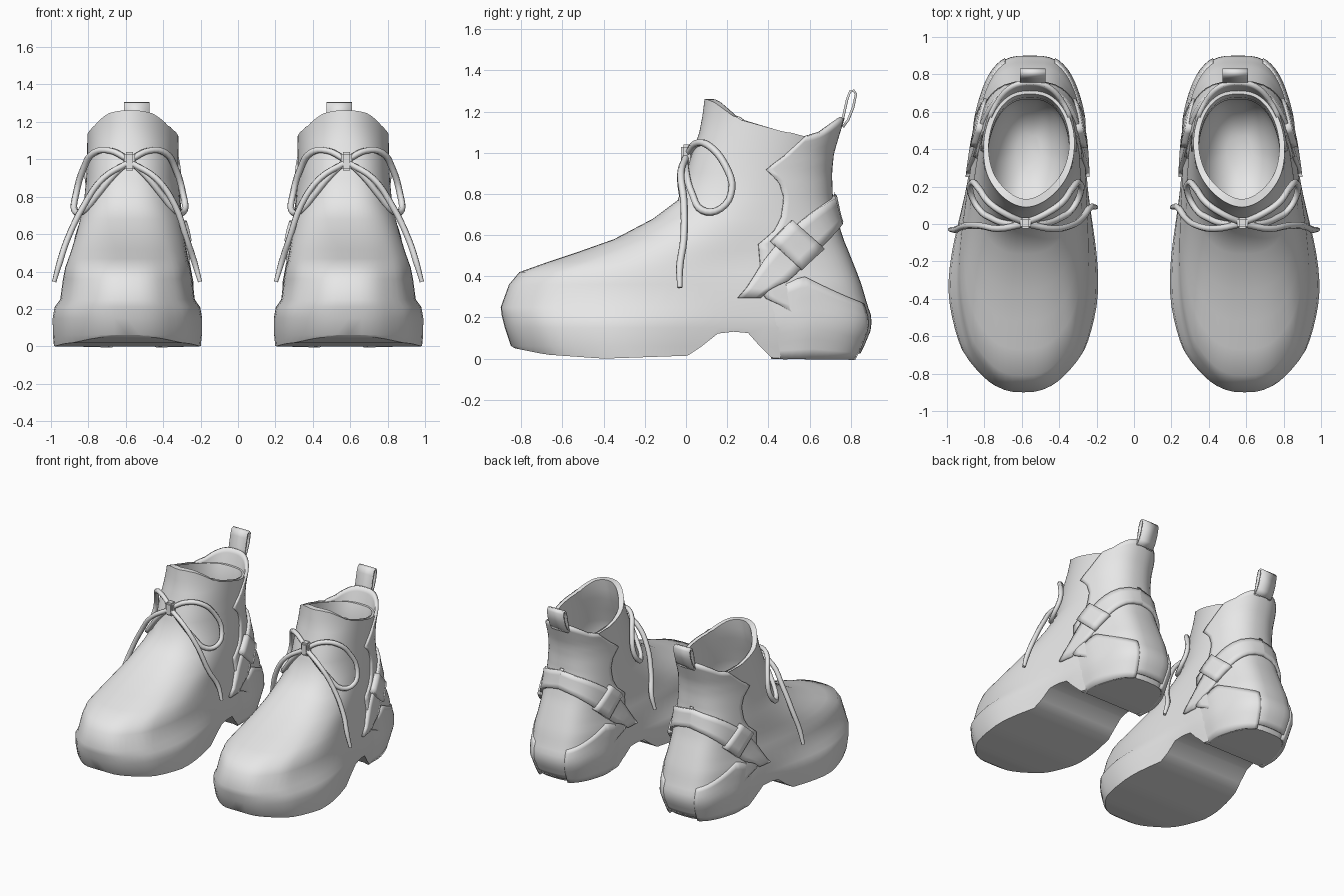
import bpy, bmesh, math
from mathutils import Vector

if "Cube" in bpy.data.objects:
    bpy.data.objects.remove(bpy.data.objects["Cube"])

grey = bpy.data.materials.new("light_grey")
grey.diffuse_color = (0.8, 0.8, 0.8, 1)
grey.use_nodes = True
grey.node_tree.nodes["Principled BSDF"].inputs["Base Color"].default_value = grey.diffuse_color

# Boot shape by height: z, front y, back y, ball half width, heel half width
LEVELS = [
    (0.00, -0.80, 0.82, 0.422, 0.295), (0.06, -0.85, 0.85, 0.428, 0.305),
    (0.15, -0.88, 0.888, 0.428, 0.322), (0.21, -0.895, 0.885, 0.415, 0.324),
    (0.25, -0.90, 0.87, 0.38, 0.322), (0.36, -0.86, 0.838, 0.363, 0.32),
    (0.42, -0.81, 0.815, 0.352, 0.305), (0.47, -0.67, 0.795, 0.335, 0.295),
    (0.52, -0.52, 0.775, 0.32, 0.285), (0.58, -0.35, 0.75, 0.305, 0.28),
    (0.68, -0.16, 0.72, 0.28, 0.265), (0.77, -0.04, 0.70, 0.26, 0.255),
    (0.90, 0.00, 0.695, 0.245, 0.247), (1.00, 0.03, 0.705, 0.24, 0.245),
    (1.10, 0.065, 0.735, 0.24, 0.245), (1.18, 0.08, 0.76, 0.24, 0.247),
    (1.26, 0.09, 0.785, 0.24, 0.247)]
RIM = [(0.10, 1.26), (0.14, 1.245), (0.27, 1.16), (0.58, 1.08), (0.74, 1.06)]
FLAP = [(0.10, 1.26), (0.27, 1.16), (0.58, 1.08), (0.65, 1.10), (0.76, 1.175)]
TREAD = [(-0.9, 0.09), (-0.83, 0.05), (-0.68, 0.02), (-0.4, 0.0), (0.03, 0.015),
         (0.17, 0.135), (0.29, 0.125), (0.42, 0.0)]


def interp(table, v):
    """Piecewise linear lookup; returns one value or a list of values."""
    v = min(max(v, table[0][0]), table[-1][0])
    for a, b in zip(table, table[1:]):
        if v <= b[0]:
            f = (v - a[0]) / (b[0] - a[0])
            out = [p + (q - p) * f for p, q in zip(a[1:], b[1:])]
            return out[0] if len(out) == 1 else out


def smooth(a, b, v):
    f = min(max((v - a) / (b - a), 0), 1)
    return f * f * (3 - 2 * f)


def centre_x(y):
    return 0.592 - 0.036 * smooth(-0.4, 0.7, y)


def surface(th, z, rim=RIM):
    """Point on the boot skin; th runs round from the toe, z is height."""
    u = (1 - math.cos(th)) / 2
    for _ in range(6):
        yf, yb, wf, wh = interp(LEVELS, z)
        y = yf + (yb - yf) * u
        z = max(min(z, interp(rim, y)), interp(TREAD, y))
    yf, yb, wf, wh = interp(LEVELS, z)
    y = yf + (yb - yf) * u
    w = wf + (wh - wf) * smooth(0.23, 0.68, u)
    s = math.sin(th)
    e = 0.6 + 0.22 * smooth(0.4, 0.95, z)
    # Rounder toe tip and narrower tongue
    e += 0.15 * (1 - smooth(0.04, 0.13, u)) * (1 - smooth(0.4, 0.6, z))
    e += 0.25 * smooth(1.0, 1.2, z) * (1 - smooth(0.1, 0.5, u))
    return Vector((centre_x(y) + math.copysign(w * abs(s) ** e, s), y, z))


def offset_surface(th, z, off, rim=RIM):
    p = surface(th, z, rim)
    t = surface(th + 0.04, p.z, rim) - surface(th - 0.04, p.z, rim)
    n = Vector((t.y, -t.x, 0)).normalized()
    mid = sum(interp(LEVELS, p.z)[:2]) / 2
    if n.dot(Vector((p.x - centre_x(p.y), p.y - mid, 0))) < 0:
        n = -n
    return p + n * off


def finish(ob, thick=0):
    """Material, thickness, shading and the matching second boot."""
    ob.data.materials.append(grey)
    if thick:
        mod = ob.modifiers.new("thickness", 'SOLIDIFY')
        mod.thickness, mod.offset = thick, 0
    if ob.type == 'MESH':
        bpy.ops.object.select_all(action='DESELECT')
        ob.select_set(True)
        bpy.context.view_layer.objects.active = ob
        bpy.ops.object.shade_smooth_by_angle(angle=math.radians(40))
    mod = ob.modifiers.new("pair", 'MIRROR')
    mod.use_axis[0] = True
    mod.use_mirror_merge = False


def mesh_object(name, bm, thick=0, merge=0.0015):
    bmesh.ops.remove_doubles(bm, verts=bm.verts, dist=merge)
    bmesh.ops.recalc_face_normals(bm, faces=bm.faces)
    me = bpy.data.meshes.new(name)
    bm.to_mesh(me)
    bm.free()
    ob = bpy.data.objects.new(name, me)
    bpy.context.collection.objects.link(ob)
    finish(ob, thick)


def grid(bm, rows, closed=False):
    vs = [[bm.verts.new(p) for p in r] for r in rows]
    n = len(vs[0])
    for a, b in zip(vs, vs[1:]):
        for k in range(n if closed else n - 1):
            j = (k + 1) % n
            bm.faces.new((a[k], a[j], b[j], b[k]))
    return vs


# Boot body: outer skin, collar, inner lining, rounded insole and tread
N = 72
angles = [2 * math.pi * k / N for k in range(N)]
rings = [[surface(t, lv[0]) for t in angles] for lv in LEVELS]
rings += [[offset_surface(t, z, -0.028 - 0.015 * max(math.cos(t), 0)) for t in angles]
          for z in (1.26, 1.18, 1.1, 1.0, 0.9, 0.78)]
hub = Vector((centre_x(0.4), 0.4, 0))
last = rings[-1]
for f, z in ((0.88, 0.66), (0.65, 0.56), (0.3, 0.5)):
    rings.append([Vector((hub.x + (p.x - hub.x) * f, hub.y + (p.y - hub.y) * f, z))
                  for p in last])
bm = bmesh.new()
vs = grid(bm, rings, closed=True)
bm.faces.new(vs[-1])
base = vs[0]
bm.faces.new((base[0], base[1], base[N - 1]))
bm.faces.new((base[N // 2], base[N // 2 + 1], base[N // 2 - 1]))
for k in range(1, N // 2 - 1):
    bm.faces.new((base[k], base[k + 1], base[N - k - 1], base[N - k]))
mesh_object("boot_body", bm)


def plate(name, nr, nc, fn, thick):
    """Plate lying on the skin; fn(s, c) gives y, z, side and lift."""
    rows = []
    for i in range(nr + 1):
        row = []
        for j in range(nc + 1):
            y, z, side, off = fn(i / nr, -1 + 2 * j / nc)
            yf, yb = interp(LEVELS, z)[:2]
            u = min(max((y - yf) / (yb - yf), 0), 1)
            th = math.acos(1 - 2 * u)
            row.append(offset_surface(th if side > 0 else 2 * math.pi - th, z, off, FLAP))
        rows.append(row)
    bm = bmesh.new()
    grid(bm, rows)
    mesh_object(name, bm, thick)


# Back panel: wraps round the heel and rises above the collar as a flap
PANEL = [(0.03, 0.62), (0.24, 0.5), (0.3, 0.37), (0.45, 0.36), (0.56, 0.35), (0.61, 0.42),
         (0.68, 0.46), (0.78, 0.475), (0.86, 0.45), (0.92, 0.385), (0.98, 0.47),
         (1.08, 0.58), (1.2, 0.6)]


def back_panel(s, c):
    a = math.cos(c * math.pi / 2)
    z = 0.03 + s * (interp(FLAP, 0.585 + 0.17 * a) - 0.03)
    ys = interp(PANEL, z)
    return ys + (interp(LEVELS, z)[1] - ys) * a, z, c, 0.002


plate("back_panel", 32, 28, back_panel, 0.024)

# Heel counters: a raised lobe on each side, blending in at the front
LOBE = [(0.33, 0.29), (0.6, 0.40), (0.86, 0.27), (0.9, 0.24)]
for side, name in ((1, "outer_heel_counter"), (-1, "inner_heel_counter")):
    def heel_counter(s, c):
        a = math.sin((c + 1) / 2 * 1.3)
        z = s * interp(LOBE, 0.36 + 0.53 * a)
        ys = 0.42 - 0.07 * s
        return (ys + (interp(LEVELS, z)[1] - ys) * a, z, side,
                0.006 - 0.026 * (1 - smooth(0, 0.4, a)))

    plate(name, 8, 16, heel_counter, 0.03)

# Heel strap: climbs from the low front on each side and passes behind
PATH = [(0.30, 0.29), (0.45, 0.45), (0.53, 0.55), (0.65, 0.67), (0.72, 0.745)]


def heel_strap(s, c):
    a = math.cos(c * math.pi / 2)
    yc = 0.305 + 0.415 * a
    t = (s - 0.5) * (0.11 + 0.02 * a)
    z = interp(PATH, yc) + t * smooth(-0.1, 0.4, a) * smooth(-0.001, 0.3, a)
    if c == 0:
        return 1.0, z, 1, 0.024
    return yc - t * (1 - a ** 4) + 0.02 * a, z, c, 0.003 + 0.021 * a


plate("heel_strap", 4, 32, heel_strap, 0.032)

# Strap buckles, one on each side
for side, name in ((1, "outer_buckle"), (-1, "inner_buckle")):
    plate(name, 4, 4, lambda s, c: (0.53 + 0.05 * c - 0.075 * (2 * s - 1),
                                    0.55 + 0.05 * c + 0.07 * (2 * s - 1), side, 0.022), 0.05)

# Pull tab: flat loop at the back of the collar
TAB = [(0.75, 1.125), (0.765, 1.18), (0.783, 1.26), (0.797, 1.298), (0.815, 1.302),
       (0.826, 1.285), (0.812, 1.22), (0.788, 1.16), (0.762, 1.125)]
bm = bmesh.new()
grid(bm, [[(x, y, z) for x in (0.472, 0.61)] for y, z in TAB])
mesh_object("pull_tab", bm, 0.012)


def cord(name, pts, sign):
    """Round lace through points given as sideways distance, y and z."""
    cu = bpy.data.curves.new(name, 'CURVE')
    cu.dimensions = '3D'
    cu.bevel_depth, cu.bevel_resolution, cu.resolution_u = 0.018, 1, 4
    cu.use_fill_caps = True
    sp = cu.splines.new('BEZIER')
    sp.bezier_points.add(len(pts) - 1)
    for bp, (d, y, z) in zip(sp.bezier_points, pts):
        bp.co = (0.58 + sign * d, y, z)
        bp.handle_left_type = bp.handle_right_type = 'AUTO'
    sp.bezier_points[-1].radius = 0.7
    ob = bpy.data.objects.new(name, cu)
    bpy.context.collection.objects.link(ob)
    finish(ob)


# Lace bow: a loop and a loose end on each side
LOOP = [(0.01, 0.01, 1.0), (0.10, 0.05, 1.045), (0.19, 0.11, 1.035), (0.25, 0.19, 0.94),
        (0.285, 0.222, 0.82), (0.295, 0.17, 0.73), (0.25, 0.08, 0.72), (0.18, 0.03, 0.80),
        (0.09, 0.0, 0.91), (0.01, 0.0, 0.98)]
for sign, side, end_y in ((1, "outer", -0.03), (-1, "inner", 0.09)):
    cord(side + "_lace_loop", LOOP, sign)
    reach = 0.013 * sign
    cord(side + "_lace_end", [(0.01, 0.0, 0.98), (0.14, -0.025, 0.90), (0.24, -0.01, 0.76),
                              (0.32 + reach, 0.4 * end_y, 0.57), (0.36 + reach, end_y, 0.45),
                              (0.39 + reach, end_y, 0.345)], sign)

# Lace knot
bm = bmesh.new()
bmesh.ops.create_cube(bm, size=1)
for v in bm.verts:
    v.co = (0.58 + v.co.x * 0.06, 0.005 + v.co.y * 0.06, 0.99 + v.co.z * 0.1)
bmesh.ops.bevel(bm, geom=bm.edges[:], offset=0.012, segments=2, affect='EDGES')
mesh_object("lace_knot", bm)
